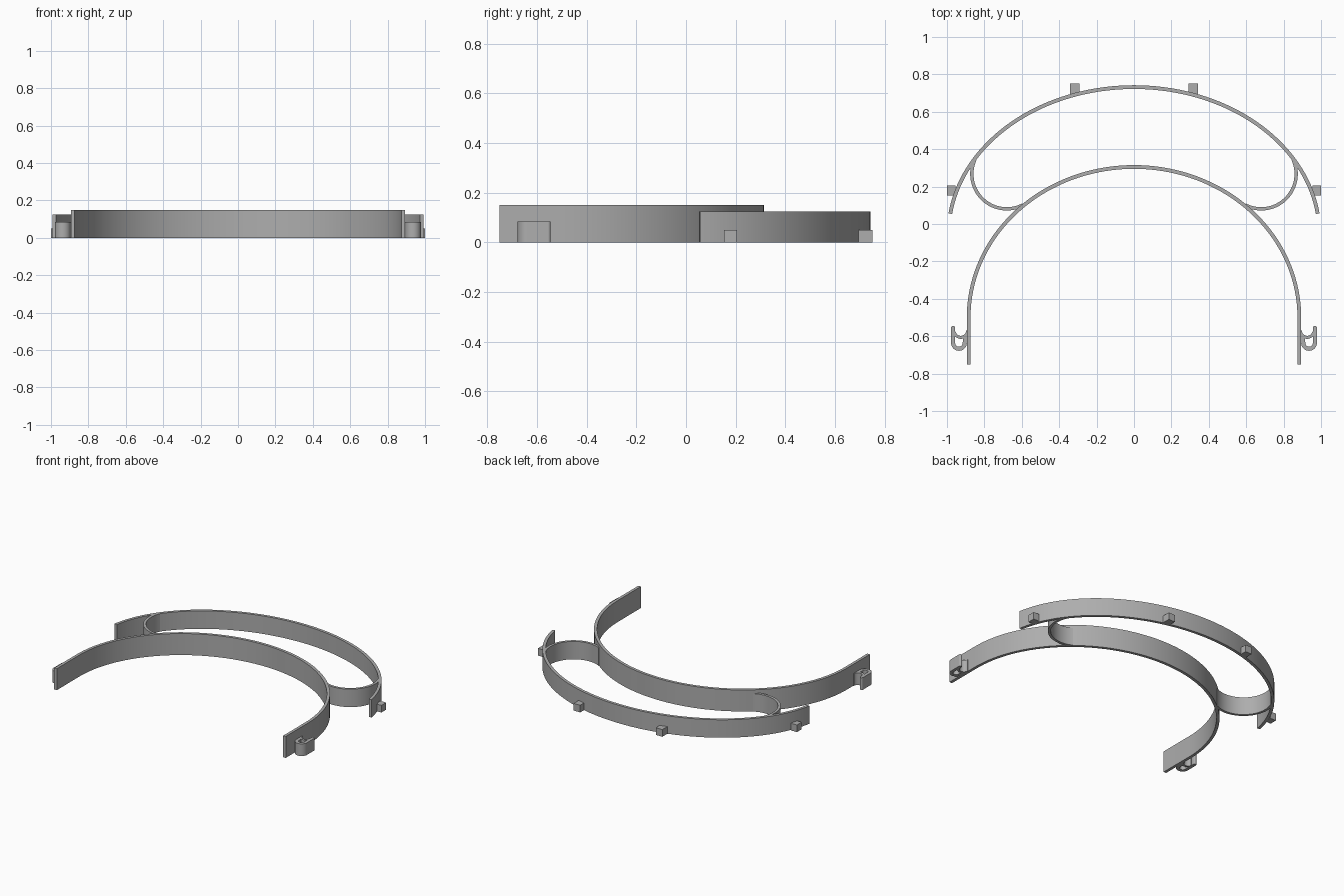
import bpy
import bmesh
from math import sin, cos, pi, radians, asin
from mathutils import Vector

if "Cube" in bpy.data.objects:
    bpy.data.objects.remove(bpy.data.objects["Cube"], do_unlink=True)

GREY = (0.42, 0.42, 0.42, 1)
grey = bpy.data.materials.new("matte_grey")
grey.use_nodes = True
grey.diffuse_color = GREY
grey.node_tree.nodes["Principled BSDF"].inputs["Base Color"].default_value = GREY


def finish(name, bm):
    bmesh.ops.recalc_face_normals(bm, faces=bm.faces)
    mesh = bpy.data.meshes.new(name)
    bm.to_mesh(mesh)
    bm.free()
    mesh.materials.append(grey)
    obj = bpy.data.objects.new(name, mesh)
    bpy.context.collection.objects.link(obj)
    bpy.ops.object.select_all(action='DESELECT')
    obj.select_set(True)
    bpy.context.view_layer.objects.active = obj
    bpy.ops.object.shade_smooth_by_angle(angle=radians(30))
    return obj


def arc(cx, cy, rx, ry, start, end, steps):
    """Points along an elliptical arc, angles in degrees."""
    angles = [radians(start + (end - start) * i / steps) for i in range(steps + 1)]
    return [(cx + rx * cos(a), cy + ry * sin(a)) for a in angles]


def wall(name, path, thickness, height, side=1):
    """Upright strip of constant thickness following a plan path."""
    pts = [Vector((x * side, y)) for x, y in path]
    bm = bmesh.new()
    rings = []
    for i, p in enumerate(pts):
        run = (pts[min(i + 1, len(pts) - 1)] - pts[max(i - 1, 0)]).normalized()
        off = Vector((-run.y, run.x)) * thickness / 2
        corners = [(p + off, 0), (p - off, 0), (p - off, height), (p + off, height)]
        rings.append([bm.verts.new((q.x, q.y, z)) for q, z in corners])
    for a, b in zip(rings, rings[1:]):
        for k in range(4):
            n = (k + 1) % 4
            bm.faces.new((a[k], a[n], b[n], b[k]))
    bm.faces.new(rings[0])
    bm.faces.new(rings[-1])
    return finish(name, bm)


def block(name, x0, x1, y0, y1, height):
    bm = bmesh.new()
    bmesh.ops.create_cube(bm, size=1)
    for v in bm.verts:
        v.co = ((x0 + x1) / 2 + v.co.x * (x1 - x0),
                (y0 + y1) / 2 + v.co.y * (y1 - y0),
                (v.co.z + 0.5) * height)
    return finish(name, bm)


def post(name, x, y, radius, height):
    bm = bmesh.new()
    bmesh.ops.create_cone(bm, cap_ends=True, segments=20, radius1=radius,
                          radius2=radius, depth=height)
    bmesh.ops.translate(bm, verts=bm.verts, vec=(x, y, height / 2))
    return finish(name, bm)


# Head band: half ellipse with straight temple ends
head_path = [(0.884, -0.75)] + arc(0, -0.5, 0.884, 0.805, 0, 180, 72) + [(-0.884, -0.75)]
wall("head_band", head_path, 0.02, 0.15)

# Outer band that carries the visor
tip = math_tip = asin(0.11 / 0.787) * 180 / pi
wall("visor_band", arc(0, -0.055, 0.992, 0.787, tip, 180 - tip, 72), 0.02, 0.125)

for side, label in ((1, "left"), (-1, "right")):
    # Curved link between the two bands
    wall(label + "_link", arc(0.68, 0.268, 0.187, 0.187, -118, 24, 32), 0.018, 0.125, side)

    # Strap hook: outer prong, rounded bottom and curved cross bar
    hook = [(0.967, -0.556)] + arc(0.936, -0.636, 0.031, 0.031, 0, -180, 16) + [(0.902, -0.595)]
    wall(label + "_strap_hook", hook, 0.022, 0.085, side)
    wall(label + "_hook_bar", arc(0.926, -0.57, 0.036, 0.036, 180, 350, 16), 0.016, 0.085, side)
    post(label + "_hook_tip", side * 0.967, -0.556, 0.011, 0.085)

    # Visor pegs on the outer band
    xs = sorted((side * 0.955, side * 1.0))
    block(label + "_side_peg", xs[0], xs[1], 0.153, 0.205, 0.05)
    block(label + "_back_peg", side * 0.317 - 0.025, side * 0.317 + 0.025, 0.69, 0.75, 0.05)
